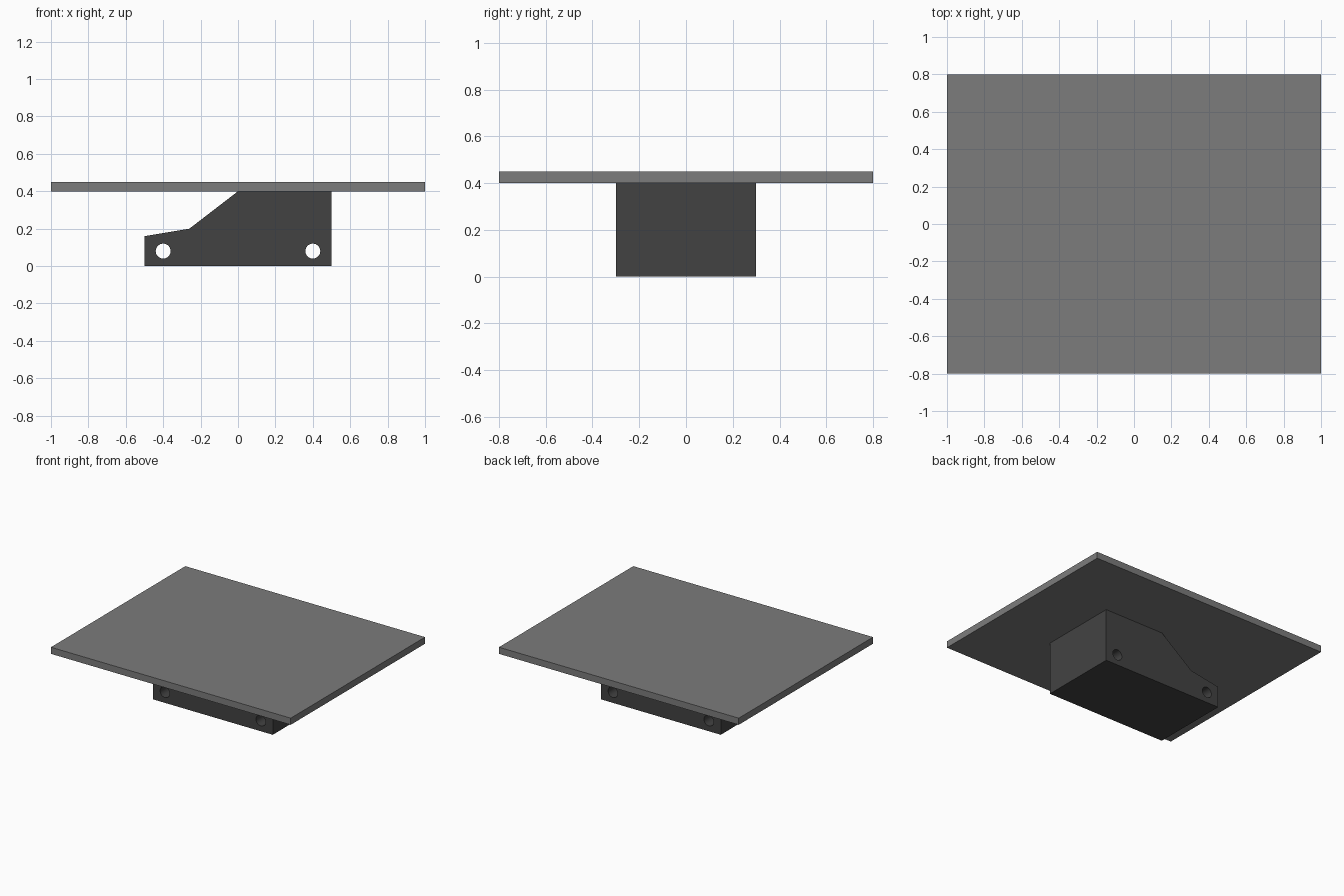
import bpy
import math

if "Cube" in bpy.data.objects:
    bpy.data.objects.remove(bpy.data.objects["Cube"], do_unlink=True)


def material(name, value):
    mat = bpy.data.materials.new(name)
    mat.use_nodes = True
    colour = (value, value, value, 1)
    mat.diffuse_color = colour
    mat.node_tree.nodes["Principled BSDF"].inputs["Base Color"].default_value = colour
    return mat


def circle(cx, cz, radius, sides=32):
    angles = [math.tau * i / sides for i in range(sides)]
    return [(cx + radius * math.cos(a), cz + radius * math.sin(a)) for a in angles]


def extruded_profile(name, outlines, depth, mat):
    """Solid from an x-z outline and its holes, extruded along y."""
    curve = bpy.data.curves.new(name, "CURVE")
    curve.dimensions = "2D"
    curve.fill_mode = "BOTH"
    curve.extrude = depth / 2
    for outline in outlines:
        spline = curve.splines.new("POLY")
        spline.points.add(len(outline) - 1)
        for point, (x, z) in zip(spline.points, outline):
            point.co = (x, z, 0, 1)
        spline.use_cyclic_u = True
        spline.use_smooth = False
    curve.materials.append(mat)
    obj = bpy.data.objects.new(name, curve)
    obj.rotation_euler.x = math.pi / 2
    bpy.context.collection.objects.link(obj)
    bpy.ops.object.select_all(action="DESELECT")
    obj.select_set(True)
    bpy.context.view_layer.objects.active = obj
    bpy.ops.object.convert(target="MESH")
    # Join the caps to the walls
    bpy.ops.object.mode_set(mode="EDIT")
    bpy.ops.mesh.select_all(action="SELECT")
    bpy.ops.mesh.remove_doubles(threshold=0.0001)
    bpy.ops.mesh.normals_make_consistent(inside=False)
    bpy.ops.object.mode_set(mode="OBJECT")
    return obj


plate_grey = material("plate grey", 0.2)
block_grey = material("dark grey", 0.055)

# Flat top plate
bpy.ops.mesh.primitive_cube_add(size=1, location=(0, 0, 0.425))
plate = bpy.context.object
plate.name = "top_plate"
plate.scale = (2, 1.6, 0.05)
bpy.ops.object.transform_apply(location=False, rotation=False, scale=True)
plate.data.materials.append(plate_grey)

# Sloped support block with two through holes
side = [(-0.5, 0), (0.5, 0), (0.5, 0.4), (0, 0.4), (-0.26, 0.2), (-0.5, 0.16)]
holes = [circle(x, 0.08, 0.04) for x in (-0.4, 0.4)]
block = extruded_profile("support_block", [side] + holes, 0.6, block_grey)
bpy.ops.object.shade_smooth_by_angle(angle=math.radians(25))
